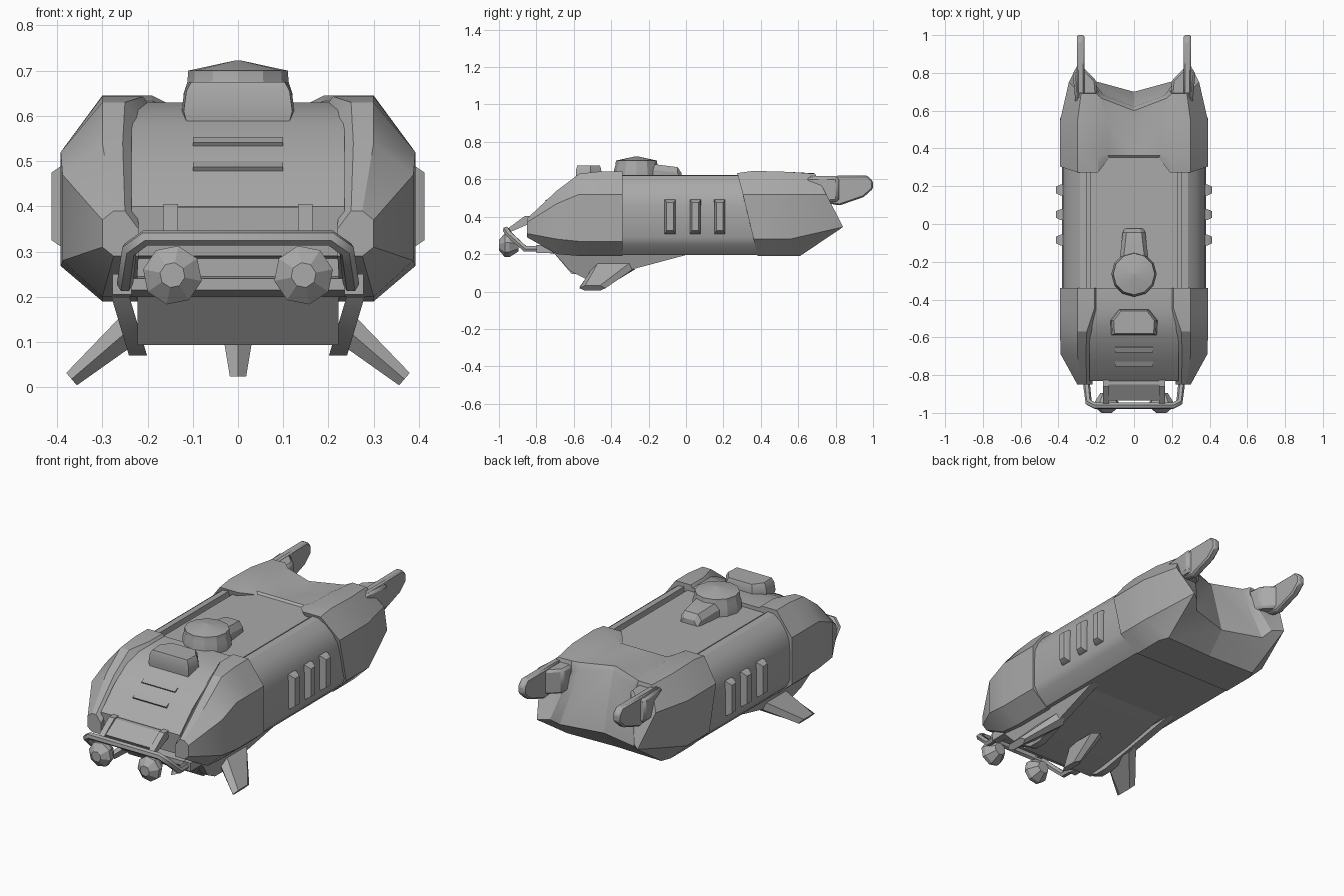
import bpy, bmesh, math
from mathutils import Vector

cube = bpy.data.objects.get("Cube")
if cube:
    bpy.data.objects.remove(cube, do_unlink=True)

GREY = (0.4, 0.4, 0.4, 1.0)
metal = bpy.data.materials.new("plain grey")
metal.diffuse_color = GREY
metal.use_nodes = True
metal.node_tree.nodes["Principled BSDF"].inputs["Base Color"].default_value = GREY


def finish(ob, mirror=False, bevel=0.0, angle=28):
    """Give an object its colour, modifiers and shading."""
    ob.data.materials.clear()
    ob.data.materials.append(metal)
    bpy.ops.object.select_all(action='DESELECT')
    ob.select_set(True)
    bpy.context.view_layer.objects.active = ob
    bpy.ops.object.shade_smooth_by_angle(angle=math.radians(angle))
    if bevel:
        mod = ob.modifiers.new("soft edges", 'BEVEL')
        mod.width = bevel
        mod.segments = 1
    if mirror:
        ob.modifiers.new("mirror", 'MIRROR').use_axis[0] = True
    return ob


def loft(name, rings, paired_cap=False, **kw):
    """Skin closed rings of points and cap both ends."""
    bm = bmesh.new()
    rows = [[bm.verts.new(p) for p in ring] for ring in rings]
    n = len(rows[0])
    for a, b in zip(rows, rows[1:]):
        for i in range(n):
            j = (i + 1) % n
            bm.faces.new((a[i], a[j], b[j], b[i]))
    for row in (rows[0], rows[-1]):
        if paired_cap:
            for i in range(n // 2 - 1):
                bm.faces.new((row[i], row[i + 1], row[n - 2 - i], row[n - 1 - i]))
        else:
            bm.faces.new(row)
    bmesh.ops.recalc_face_normals(bm, faces=bm.faces)
    me = bpy.data.meshes.new(name)
    bm.to_mesh(me)
    bm.free()
    ob = bpy.data.objects.new(name, me)
    bpy.context.collection.objects.link(ob)
    return finish(ob, **kw)


def slab(name, profile, x0, x1, lean=0.0, **kw):
    """Extrude a (y, z) profile across x, leaning sideways with height."""
    return loft(name, [[(x + lean * z, y, z) for y, z in profile] for x in (x0, x1)], **kw)


# Main hull with rounded shoulders and a groove beside the deck
hull = [(0, .61), (.23, .61), (.23, .59), (.25, .59), (.25, .623), (.285, .62),
        (.325, .59), (.355, .55), (.376, .50), (.38, .45), (.38, .29), (.36, .25),
        (.30, .195), (0, .195)]
loft("main_hull", [[(x, y, z) for x, z in hull] for y in (-.40, .45)], mirror=True)


# Front side pods
def pod_ring(y, xin, xbev, xout, zt, zhi, zlo, zb):
    pts = [(xin, zb), (xin, zt - .04), (xin + .03, zt), (xbev, zt),
           (xout, zhi), (xout, zlo), (xbev, zb)]
    return [(x, y, z) for x, z in pts]


loft("front_pod", [
    pod_ring(-.85, .22, .275, .30, .39, .37, .31, .29),
    pod_ring(-.69, .225, .30, .388, .54, .47, .28, .20),
    pod_ring(-.57, .22, .30, .392, .63, .52, .268, .19),
    pod_ring(-.45, .18, .30, .392, .643, .52, .268, .19),
    pod_ring(-.34, .18, .30, .392, .643, .52, .268, .19)], mirror=True)

# Sloping nose between the pods, with a recess under its front edge
slab("nose_hood", [(-.34, .63), (-.45, .63), (-.53, .613), (-.60, .583), (-.72, .505),
                   (-.83, .40), (-.82, .29), (-.74, .285), (-.74, .245), (-.785, .24),
                   (-.785, .215), (-.70, .20), (-.34, .20)], -.235, .235)
d, n = Vector((.83, .56)), Vector((-.56, .83))
for label, p in (("upper", Vector((-.664, .542))), ("lower", Vector((-.738, .488)))):
    ridge = [p - d * .014 - n * .006, p - d * .014 + n * .008,
             p + d * .014 + n * .004, p + d * .014 - n * .006]
    slab(label + "_hood_ridge", [tuple(q) for q in ridge], -.10, .10)

# Rear shroud: slanted front edge, tapered tail and hollowed back
outline = [(0, .62), (.14, .62), (.19, .645), (.30, .645),
           (.392, .52), (.392, .28), (.30, .19), (0, .19)]


def shroud_ring(y, slope, drop=0.0):
    return [(x, y + slope * (.64 - z), z - (drop if z > .6 else 0)) for x, z in outline]


front = shroud_ring(.275, .24, .012)
front[0], front[1] = (0, .35, .608), (.13, .35, .608)
tail = [(0, .60, .622), (.17, .665, .622), (.20, .69, .632), (.28, .69, .63),
        (.345, .75, .52), (.30, .84, .345), (.28, .61, .19), (0, .60, .19)]
hollow = [(0, .62, .60), (.16, .68, .59), (.19, .70, .58), (.24, .70, .57),
          (.27, .75, .48), (.25, .80, .345), (.22, .76, .31), (0, .70, .30)]
loft("rear_shroud", [front, shroud_ring(.36, .16), shroud_ring(.54, .04, .005), tail, hollow],
     paired_cap=True, mirror=True)

# Tail fins and their mounts
slab("tail_fin", [(.66, .618), (.97, .62), (1.0, .59), (1.0, .55), (.95, .505),
                  (.82, .46), (.72, .48)], .262, .303, bevel=.008, mirror=True)
loft("tail_fin_mount", [[(x, y, z) for x, y in
                         ((.19, .64), (.20, .76), (.27, .83), (.325, .81), (.31, .64))]
                        for z in (.48, .61)], bevel=.012, mirror=True)

# Side vents
for i, yc in enumerate((-.085, .05, .18)):
    loft("side_vent_%d" % (i + 1),
         [[(x, yc + sy * hy, .40 + sz * hz) for sy, sz in ((-1, -1), (1, -1), (1, 1), (-1, 1))]
          for x, hy, hz in ((.365, .03, .093), (.39, .028, .09), (.412, .018, .075))],
         mirror=True)

# Deck turret with a low conical lid and a stub block behind it
rings = []
for r, z in ((.12, .60), (.12, .65), (.112, .675), (.11, .70), (.004, .723)):
    rings.append([(r * math.cos(a * math.tau / 12), -.265 + r * math.sin(a * math.tau / 12), z)
                  for a in range(12)])
loft("turret", rings)
loft("turret_block", [[(-w, y, .60), (-w, y, h - .03), (-w + .02, y, h), (w - .02, y, h),
                       (w, y, h - .03), (w, y, .60)]
                      for y, w, h in ((-.25, .085, .68), (-.15, .072, .678),
                                      (-.045, .06, .665), (-.025, .05, .635))])

# Sensor box above the nose
plan = [(-.12, -.59), (.12, -.59), (.125, -.51), (.08, -.45), (-.08, -.45), (-.125, -.51)]
loft("sensor_box", [[(x * s, -.525 + (y + .525) * s, z) for x, y in plan]
                    for s, z in ((.92, .575), (1.0, .61), (.95, .655), (.86, .675))])

# Wedge belly and its side skids
slab("belly_wedge", [(-.71, .21), (-.61, .093), (-.52, .10), (-.02, .20), (-.02, .21)],
     -.222, .222)
slab("belly_skid", [(-.70, .20), (-.62, .11), (-.54, .07), (-.47, .07), (0, .195), (0, .20)],
     .18, .22, lean=.3, mirror=True)


# Landing fins
def fin(name, root, tip, normal, mirror):
    rings = []
    for (cx, cz), y0, y1, t in ((root, -.50, -.27, .034), (tip, -.57, -.43, .018)):
        ring = [(y0, 0), (y0 + .03, t), (y1 - .03, t), (y1, 0), (y1 - .03, -t), (y0 + .03, -t)]
        rings.append([(cx + normal[0] * k, y, cz + normal[1] * k) for y, k in ring])
    loft(name, rings, mirror=mirror, angle=20)


fin("side_landing_fin", (.24, .128), (.368, .018), (.65, .76), True)
fin("centre_landing_fin", (0, .12), (0, .024), (1, 0), False)

# Bumper bar bent from one tube
half = [(.25, -.72, .228), (.25, -.86, .228), (.24, -.945, .305), (.205, -.962, .33)]
path = half + [(-x, y, z) for x, y, z in reversed(half)]
curve = bpy.data.curves.new("bumper_bar", 'CURVE')
curve.dimensions = '3D'
curve.bevel_depth = .018
curve.bevel_resolution = 1
curve.use_fill_caps = True
spline = curve.splines.new('POLY')
spline.points.add(len(path) - 1)
for point, co in zip(spline.points, path):
    point.co = (*co, 1)
bar = bpy.data.objects.new("bumper_bar", curve)
bpy.context.collection.objects.link(bar)
bpy.ops.object.select_all(action='DESELECT')
bar.select_set(True)
bpy.context.view_layer.objects.active = bar
bpy.ops.object.convert(target='MESH')
finish(bpy.context.view_layer.objects.active, angle=50)

# Bumper brackets, plate and mounts
slab("bumper_bracket", [(-.955, .335), (-.86, .405), (-.82, .405), (-.82, .37), (-.935, .32)],
     .133, .165, mirror=True)
slab("bumper_plate", [(-.935, .345), (-.85, .398), (-.82, .398), (-.82, .37), (-.925, .328)],
     -.135, .135)
slab("bumper_mount", [(-.80, .205), (-.80, .25), (-.68, .25), (-.68, .205)],
     .235, .278, mirror=True)

# Faceted headlamps hung under the bar
lamp = []
for y, r in ((-1.0, .028), (-.968, .066), (-.945, .066), (-.895, .034)):
    lamp.append([(.145 + r * math.cos(a), y, .248 + r * math.sin(a))
                 for a in (math.tau * (k + .25) / 8 for k in range(8))])
loft("headlamp", lamp, mirror=True, angle=15)
